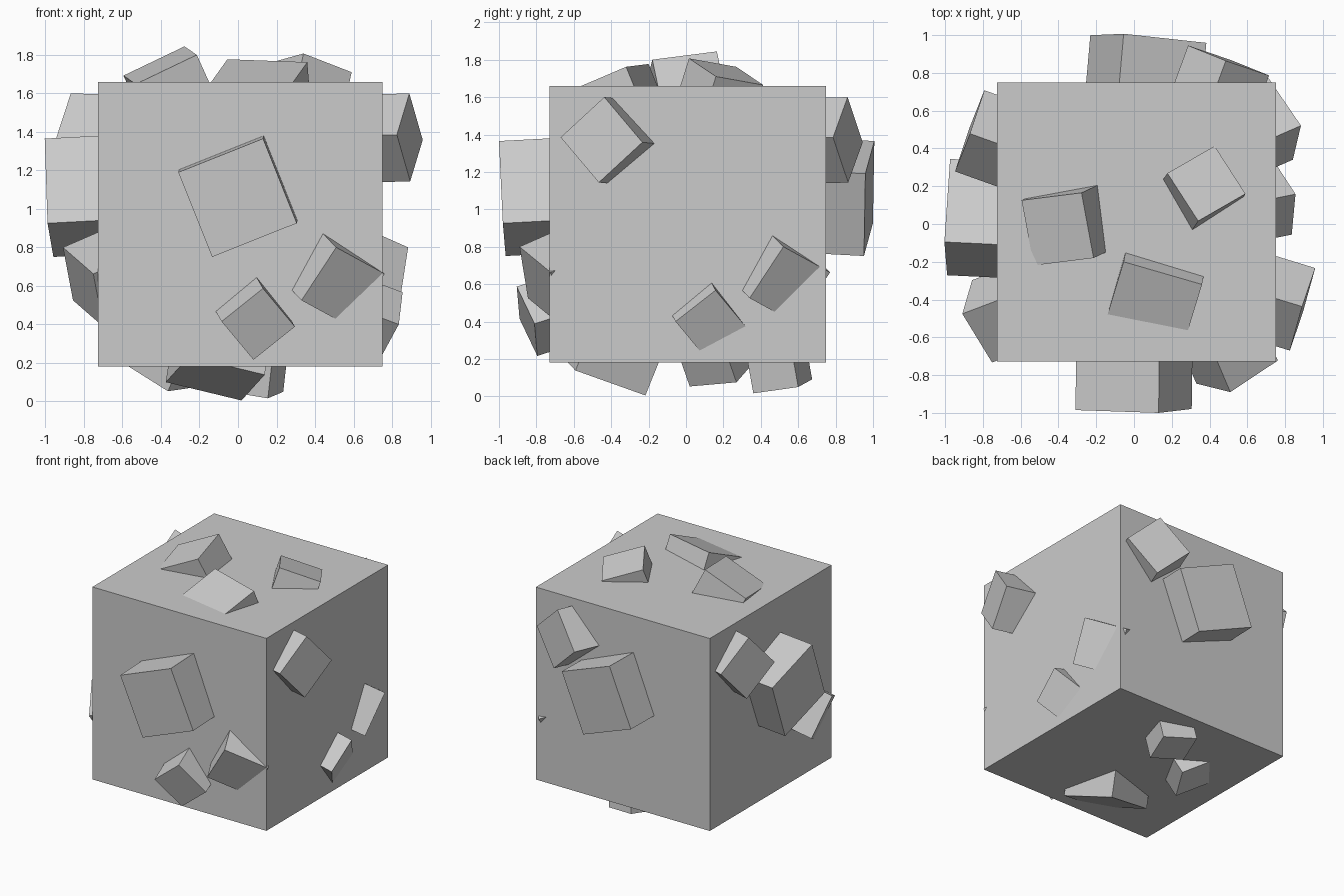
import bpy
import bmesh
from math import radians
from mathutils import Vector, Matrix

if "Cube" in bpy.data.objects:
    bpy.data.objects.remove(bpy.data.objects["Cube"])

grey = bpy.data.materials.new("plain grey")
grey.diffuse_color = (0.6, 0.6, 0.6, 1)
grey.use_nodes = True
grey.node_tree.nodes["Principled BSDF"].inputs["Base Color"].default_value = grey.diffuse_color
CORE = Vector((0.0125, 0.01, 0.92))


def cube(name, centre, axes, side):
    """Flat-shaded cube with the given centre, unit axes and side."""
    bm = bmesh.new()
    rot = Matrix(axes).transposed().to_4x4()
    bmesh.ops.create_cube(bm, size=side, matrix=Matrix.Translation(centre) @ rot)
    bmesh.ops.recalc_face_normals(bm, faces=bm.faces)
    # Mirrored axes turn a cube inside out, so push normals outward
    for f in bm.faces:
        if f.normal.dot(f.calc_center_median() - centre) < 0:
            f.normal_flip()
    me = bpy.data.meshes.new(name)
    bm.to_mesh(me)
    bm.free()
    me.materials.append(grey)
    ob = bpy.data.objects.new(name, me)
    bpy.context.collection.objects.link(ob)


def stud(name, p, q, r, turn=0):
    """Tilted cube: p-q is an exposed edge, r sets the second edge direction,
    the third edge runs inward; the whole is turned about the z axis."""
    spin = Matrix.Rotation(radians(turn), 3, 'Z')
    p, q, r = (spin @ Vector(v) for v in (p, q, r))
    side = (q - p).length
    a = (q - p).normalized()
    b = r - p
    b = (b - a * b.dot(a)).normalized()
    c = a.cross(b)
    if c.dot(CORE - p) < 0:
        c.negate()
    cube(name, p + (a + b + c) * side / 2, (a, b, c), side)


# Main block
cube("main_block", CORE, Matrix.Identity(3), 1.477)

# Cubes repeated around the sides
LARGE = (-.31, -.985, 1.19), (.13, -1, 1.365), (-.13, -.965, .765)
CORNER = (.51, -.89, .8), (.33, -.845, .525), (.755, -.72, .65)
UPPER = (.825, -.67, 1.385), (.89, -.437, 1.6), (.89, -.48, 1.155)
for name, shape, turns in (
        ("large_cube", LARGE, {"front": 0, "left": -92, "back": -184.3}),
        ("corner_cube", CORNER, {"front": 0, "right": 90.7, "left": -92.2}),
        ("upper_cube", UPPER, {"right": 0, "back": 86.8, "left": 177.3})):
    for face, turn in turns.items():
        stud(face + "_" + name, *shape, turn)

# Single tilted cubes
studs = {
    "front_low_cube": ((-.085, -.89, .415), (.13, -.905, .587), (.075, -.79, .197)),
    "right_low_cube": ((.855, .158, .567), (.835, -.056, .40), (.75, .313, .37)),
    "top_left_cube": ((-.278, .165, 1.844), (-.214, -.18, 1.80), (-.588, .095, 1.689)),
    "top_right_cube": ((.34, .016, 1.807), (.59, .16, 1.71), (.20, .275, 1.755)),
    "top_front_cube": ((-.055, -.20, 1.777), (.36, -.32, 1.762), (-.13, -.476, 1.66)),
    "bottom_large_cube": ((.018, -.217, .005), (-.375, -.31, .10), (.158, -.59, .135)),
    "bottom_back_cube": ((.235, .60, .05), (.155, .36, .016), (-.005, .67, .09)),
    "bottom_left_cube": ((-.364, .02, .053), (-.213, .27, .075), (-.56, .127, .176)),
}
for name, pts in studs.items():
    stud(name, *pts)
